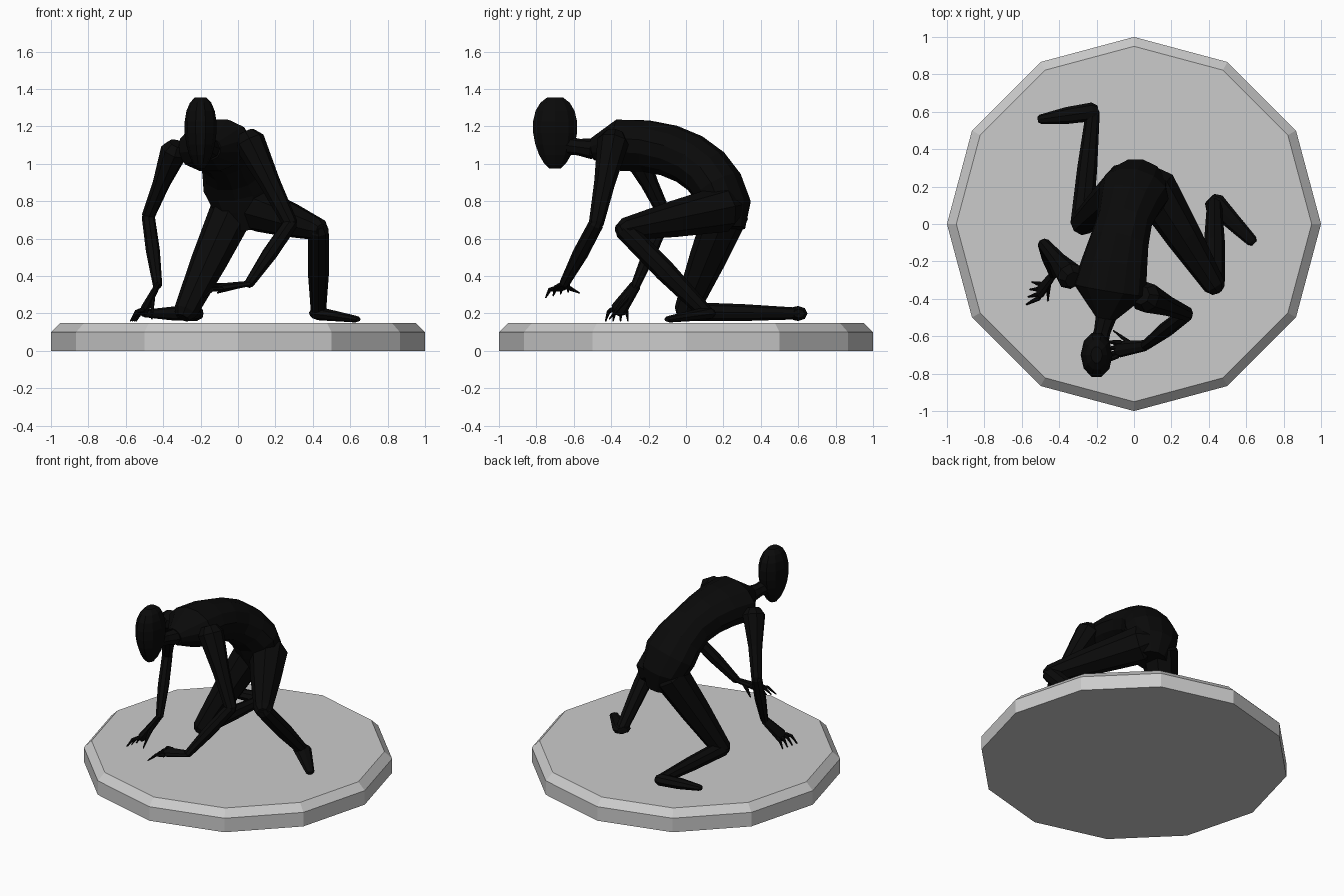
import bpy, bmesh, math
from mathutils import Vector
from mathutils.geometry import interpolate_bezier

cube = bpy.data.objects.get("Cube")
if cube:
    bpy.data.objects.remove(cube, do_unlink=True)


def make_material(name, value):
    mat = bpy.data.materials.new(name)
    mat.use_nodes = True
    colour = (value, value, value, 1)
    mat.diffuse_color = colour
    mat.node_tree.nodes["Principled BSDF"].inputs["Base Color"].default_value = colour
    return mat


black = make_material("matte black", .003)
grey = make_material("stone grey", .6)
UP = Vector((0, 0, 1))


def loft(name, sections, side=(1, 0, 0), sides=8, material=black):
    """Skin elliptical rings (centre, half width, half depth) along a path."""
    bm = bmesh.new()
    centres = [section[0] for section in sections]
    rings = []
    for i, (centre, wide, deep) in enumerate(sections):
        before = centres[max(i - 1, 0)]
        after = centres[min(i + 1, len(centres) - 1)]
        tangent = (after - before).normalized()
        across = Vector(side)
        across = (across - across.dot(tangent) * tangent).normalized()
        outward = tangent.cross(across)
        ring = []
        for k in range(sides):
            angle = math.tau * k / sides
            offset = across * wide * math.cos(angle) + outward * deep * math.sin(angle)
            ring.append(bm.verts.new(centre + offset))
        rings.append(ring)
    for low, high in zip(rings, rings[1:]):
        for k in range(sides):
            n = (k + 1) % sides
            bm.faces.new((low[k], low[n], high[n], high[k]))
    bm.faces.new(rings[0])
    bm.faces.new(rings[-1])
    bmesh.ops.recalc_face_normals(bm, faces=bm.faces)
    mesh = bpy.data.meshes.new(name)
    bm.to_mesh(mesh)
    bm.free()
    mesh.materials.append(material)
    bpy.context.collection.objects.link(bpy.data.objects.new(name, mesh))


def limb(name, start, end, r_start, r_end, swell=1, squash=1, arch=0, side=(1, 0, 0)):
    """Tapered limb with rounded ends and a swollen, optionally arched, middle."""
    along = (end - start).normalized()
    middle = start.lerp(end, .5) + UP * arch
    rings = [
        (start - along * r_start * .6, r_start * .6),
        (start, r_start),
        (middle, (r_start + r_end) / 2 * swell),
        (end, r_end),
        (end + along * r_end * .6, r_end * .6),
    ]
    loft(name, [(centre, r, r * squash) for centre, r in rings], side)


def hand(prefix, wrist, knuckles, tip, thumb_tip, spread):
    """Flat palm, four fanned fingers and a thumb."""
    limb(prefix + "_palm", wrist, knuckles, .03, .045, squash=.5, side=spread)
    for number in range(4):
        shift = spread * (number - 1.5)
        limb(f"{prefix}_finger_{number + 1}", knuckles + shift * .6, tip + shift,
             .014, .004, swell=1.2, arch=.02, side=spread)
    limb(prefix + "_thumb", wrist.lerp(knuckles, .4), thumb_tip, .018, .004, side=spread)


# Twelve-sided plinth with a chamfered rim
loft("plinth", [(UP * height, radius, radius)
                for height, radius in ((0, 1), (.1, 1), (.15, .95))],
     sides=12, material=grey)

# Body joints
pelvis = Vector((.04, .22, .65))
lower_back = Vector((0, .24, 1))
upper_back = Vector((-.1, -.1, 1.16))
neck_base = Vector((-.15, -.5, 1.08))
skull_base = Vector((-.19, -.65, 1.1))
head_centre = Vector((-.2, -.7, 1.165))

right_shoulder = Vector((-.34, -.28, 1.07))
right_elbow = Vector((-.48, -.11, .72))
right_wrist = Vector((-.43, -.27, .35))
left_shoulder = Vector((.06, -.39, 1.12))
left_elbow = Vector((.28, -.48, .68))
left_wrist = Vector((.06, -.65, .36))

right_hip = Vector((-.03, .22, .75))
right_knee = Vector((-.28, 0, .21))
right_ankle = Vector((-.22, .6, .2))
right_toe = Vector((-.5, .56, .2))
left_hip = Vector((.1, .2, .76))
left_knee = Vector((.43, -.33, .65))
left_heel = Vector((.43, .11, .2))
left_toe = Vector((.63, -.09, .17))

# Torso curled forward along the spine and rolled to one shoulder
widths = (.1, .16, .19, .17, .15, .16, .18, .2, .06)
spine = interpolate_bezier(pelvis, lower_back, upper_back, neck_base, len(widths))
loft("torso", [(centre, width, min(width, .14)) for centre, width in zip(spine, widths)],
     side=(1, -.25, .2), sides=12)
limb("neck", neck_base, skull_base, .055, .05, swell=.85)

# Egg-shaped head that narrows to the chin
head_rings = []
for step in range(1, 10):
    height = -math.cos(math.pi * step / 10)
    radius = math.sin(math.pi * step / 10) * (.85 + .15 * height)
    head_rings.append((head_centre + UP * height * .2, radius * .1, radius * .145))
loft("head", head_rings, sides=10)

# Arms
limb("right_upper_arm", right_shoulder, right_elbow, .075, .035, swell=.85)
limb("right_forearm", right_elbow, right_wrist, .035, .025, swell=1.25)
limb("left_upper_arm", left_shoulder, left_elbow, .085, .04, swell=.9)
limb("left_forearm", left_elbow, left_wrist, .04, .027, swell=1.25)

# Hands reaching forward
hand("right", right_wrist, knuckles=Vector((-.5, -.36, .22)), tip=Vector((-.56, -.37, .16)),
     thumb_tip=Vector((-.46, -.41, .17)), spread=Vector((.01, .04, 0)))
hand("left", left_wrist, knuckles=Vector((-.08, -.67, .34)), tip=Vector((-.17, -.69, .3)),
     thumb_tip=Vector((-.11, -.57, .31)), spread=Vector((.01, .04, .01)))

# Left leg: foot planted, knee raised forward
limb("left_thigh", left_hip, left_knee, .125, .06, swell=1.05)
limb("left_shin", left_knee, left_heel, .055, .04, swell=1.2)
limb("left_foot", left_heel, left_toe, .06, .03, squash=.6, side=(1, 1, 0))

# Right leg: kneeling with the shin along the plinth
limb("right_thigh", right_hip, right_knee, .12, .065, swell=1.05)
limb("right_shin", right_knee, right_ankle, .06, .037, swell=1.1, squash=.85)
limb("right_foot", right_ankle, right_toe, .05, .025, swell=1.2, squash=.8, side=(0, 1, 0))
